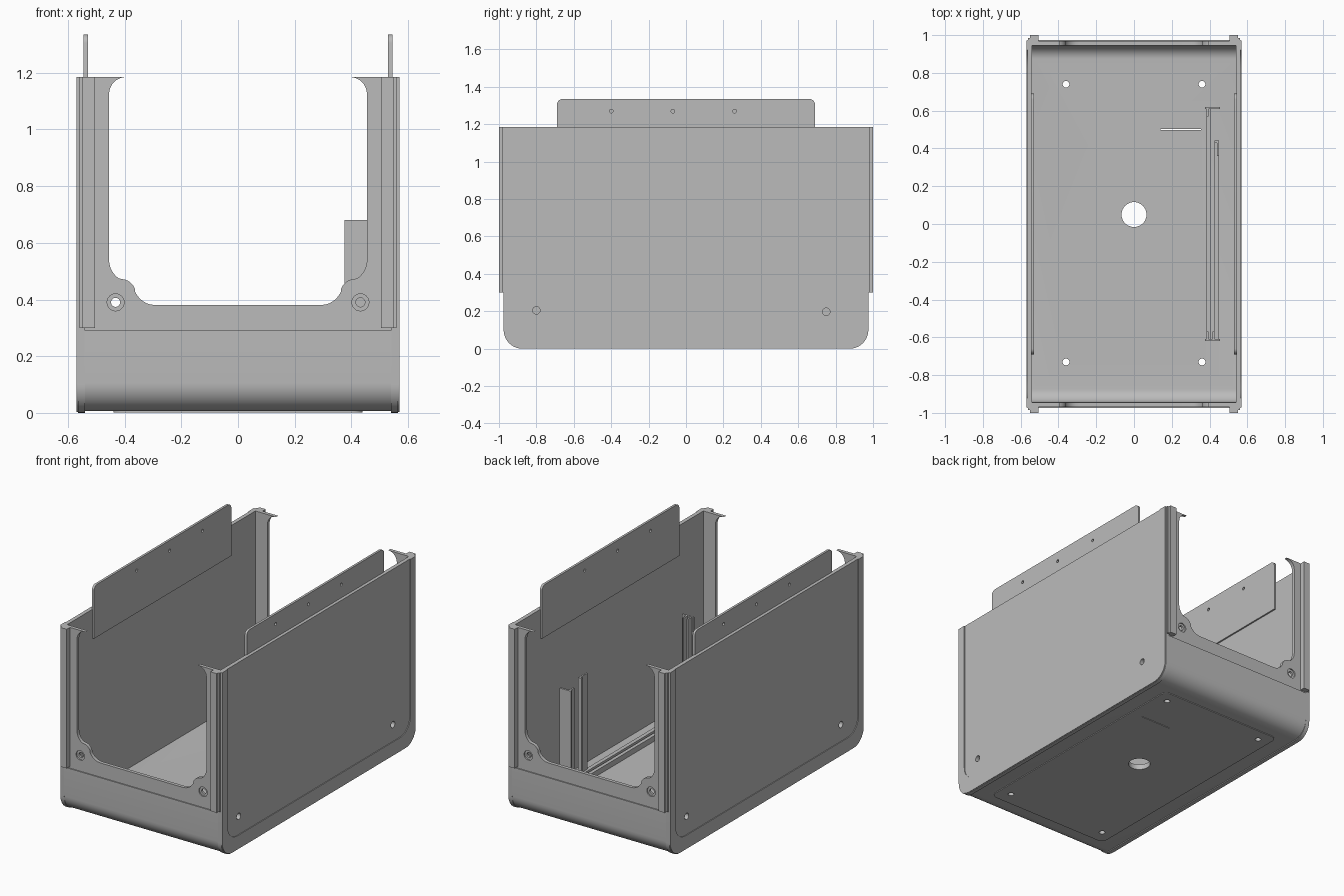
import bpy, bmesh, math
from mathutils import Vector

cube = bpy.data.objects.get("Cube")
if cube:
    bpy.data.objects.remove(cube, do_unlink=True)

grey = bpy.data.materials.new("plain grey")
grey.use_nodes = True
grey.diffuse_color = (0.5, 0.5, 0.5, 1)
grey.node_tree.nodes["Principled BSDF"].inputs["Base Color"].default_value = (0.5, 0.5, 0.5, 1)


def place(axis, u, v, w):
    return Vector({"x": (w, u, v), "y": (u, w, v), "z": (u, v, w)}[axis])


def extrude(name, pts, axis, lo, hi):
    """Solid from a flat outline pushed along one axis."""
    bm = bmesh.new()
    a = [bm.verts.new(place(axis, u, v, lo)) for u, v in pts]
    b = [bm.verts.new(place(axis, u, v, hi)) for u, v in pts]
    bm.faces.new(a)
    bm.faces.new(b)
    n = len(pts)
    for i in range(n):
        j = (i + 1) % n
        bm.faces.new((a[i], a[j], b[j], b[i]))
    bmesh.ops.recalc_face_normals(bm, faces=bm.faces)
    me = bpy.data.meshes.new(name)
    bm.to_mesh(me)
    bm.free()
    me.materials.append(grey)
    ob = bpy.data.objects.new(name, me)
    bpy.context.collection.objects.link(ob)
    return ob


def box(name, x, y, z):
    return extrude(name, [(x[0], y[0]), (x[1], y[0]), (x[1], y[1]), (x[0], y[1])], "z", *z)


def arc(cu, cv, r, start, end, n=10):
    return [(cu + r * math.cos(math.radians(start + (end - start) * i / n)),
             cv + r * math.sin(math.radians(start + (end - start) * i / n))) for i in range(n + 1)]


def circle(u, v, r, n=24):
    return arc(u, v, r, 0, 360 * (n - 1) / n, n - 1)


def activate(ob):
    bpy.ops.object.select_all(action="DESELECT")
    ob.select_set(True)
    bpy.context.view_layer.objects.active = ob


def cut(obs, pts, axis, lo, hi):
    """Cut an extruded outline out of each object."""
    tool = extrude("cutter", pts, axis, lo, hi)
    tool.hide_render = True
    for ob in obs:
        mod = ob.modifiers.new("cut", "BOOLEAN")
        mod.operation, mod.solver, mod.object = "DIFFERENCE", "EXACT", tool
        activate(ob)
        bpy.ops.object.modifier_apply(modifier=mod.name)
    bpy.data.objects.remove(tool, do_unlink=True)


def smooth(ob):
    activate(ob)
    bpy.ops.object.shade_smooth_by_angle(angle=math.radians(30))


def u_shape(y, z, r, top):
    """Open-topped U with rounded lower corners."""
    return ([(-y, top)] + arc(-y + r, z + r, r, 180, 270) +
            arc(y - r, z + r, r, 270, 360) + [(y, top)])


TOP = 1.185

# Lower tray: floor and rounded ends
shell = extrude("lower_tray", u_shape(0.975, 0.006, 0.1, 0.29) +
                u_shape(0.943, 0.035, 0.07, 0.29)[::-1], "x", -0.542, 0.542)
plate = extrude("bottom_plate", arc(0.4, 0.78, 0.04, 0, 90, 5) + arc(-0.4, 0.78, 0.04, 90, 180, 5) +
                arc(-0.4, -0.78, 0.04, 180, 270, 5) + arc(0.4, -0.78, 0.04, 270, 360, 5), "z", 0.001, 0.012)
floor = [shell, plate]
cut(floor, circle(0, 0.05, 0.066, 40), "z", -0.1, 0.2)
for x in (-0.36, 0.36):
    for y in (-0.73, 0.74):
        cut(floor, circle(x, y, 0.018), "z", -0.1, 0.2)
cut(floor, [(0.14, 0.498), (0.355, 0.498), (0.355, 0.503), (0.14, 0.503)], "z", -0.1, 0.2)
for ob in floor:
    smooth(ob)

# Side walls, raised rims and top tabs
for s, side in ((1, "left"), (-1, "right")):
    wall = extrude(side + "_wall", u_shape(0.975, 0, 0.1, TOP), "x", *sorted((s * 0.54, s * 0.565)))
    rim = extrude(side + "_rim", u_shape(0.972, 0.003, 0.1, TOP) +
                  u_shape(0.92, 0.09, 0.1, TOP)[::-1], "x", *sorted((s * 0.564, s * 0.57)))
    for y, z in ((-0.8, 0.205), (0.75, 0.197)):
        cut([wall], circle(s * y, z, 0.02), "x", s * 0.5, s * 0.6)
    tab = extrude(side + "_top_tab", [(-0.69, 1.0), (0.69, 1.0)] + arc(0.66, 1.305, 0.03, 0, 90, 5) +
                  arc(-0.66, 1.305, 0.03, 90, 180, 5), "x", *sorted((s * 0.53, s * 0.545)))
    for y in (-0.4, -0.07, 0.26):
        cut([tab], circle(s * y, 1.27, 0.01, 12), "x", s * 0.5, s * 0.6)
    for ob in (wall, rim, tab):
        smooth(ob)

# End panels with the large shaped opening, and the corner rails
half = ([(0.29, 0.38)] + arc(0.29, 0.46, 0.08, 285, 335, 5) + arc(0.415, 0.418, 0.055, 160, 110, 5) +
        arc(0.375, 0.54, 0.08, 305, 360, 6) + arc(0.395, 1.125, 0.06, 0, 90, 8) +
        [(0.548, TOP), (0.548, 0.26)])
outline = half + [(-x, z) for x, z in reversed(half)]
for s, end in ((1, "back"), (-1, "front")):
    panel = extrude(end + "_panel", outline, "y", *sorted((s * 0.946, s * 0.968)))
    for x in (-0.432, 0.432):
        cut([panel], circle(x, 0.39, 0.03), "y", s * 0.96, s * 1.0)
        cut([panel], circle(x, 0.39, 0.016), "y", s * 0.9, s * 1.0)
    smooth(panel)
    for t, side in ((1, "left"), (-1, "right")):
        name = end + "_" + side
        box(name + "_rail", sorted((t * 0.505, t * 0.55)), sorted((s * 0.95, s * 1.0)), (0.3, TOP))
        box(name + "_rail_flange", sorted((t * 0.535, t * 0.56)), sorted((s * 0.945, s * 0.985)), (0.3, TOP))

# Board guide: floor rails and upright posts
box("guide_rail_inner", (0.385, 0.408), (-0.61, 0.61), (0.03, 0.07))
box("guide_rail_outer", (0.425, 0.45), (-0.61, 0.44), (0.03, 0.07))
for s, end in ((1, "back"), (-1, "front")):
    box(end + "_guide_plate", (0.375, 0.455), sorted((s * 0.608, s * 0.62)), (0.03, 0.68))
    box(end + "_guide_lip_inner", (0.385, 0.395), sorted((s * 0.57, s * 0.61)), (0.03, 0.68))
box("front_guide_lip_outer", (0.415, 0.425), (-0.61, -0.57), (0.03, 0.68))
box("middle_post", (0.425, 0.45), (0.43, 0.442), (0.03, 0.68))
box("middle_post_lip", (0.44, 0.45), (0.36, 0.435), (0.03, 0.68))
